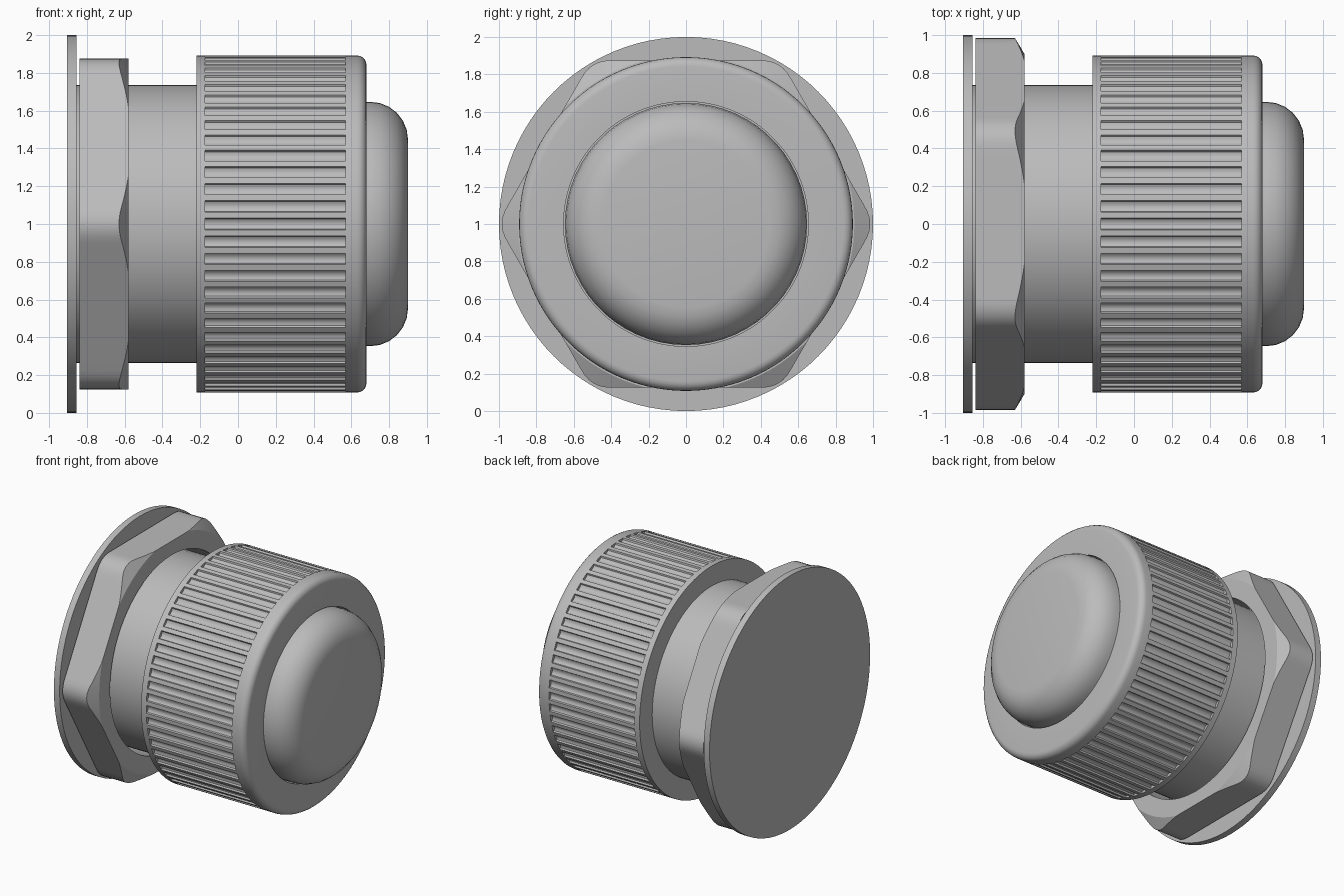
import bpy, bmesh
from math import sin, cos, tan, pi, radians, sqrt

if "Cube" in bpy.data.objects:
    bpy.data.objects.remove(bpy.data.objects["Cube"], do_unlink=True)

grey = bpy.data.materials.new("plain grey")
grey.use_nodes = True
colour = (0.5, 0.5, 0.5, 1)
grey.diffuse_color = colour
grey.node_tree.nodes["Principled BSDF"].inputs["Base Color"].default_value = colour


def even(n):
    return [2 * pi * i / n for i in range(n)]


def turn(name, profile, angles, ring=False):
    """Sweep profile(angle) -> [(x, radius)] about the x axis; ring closes the profile."""
    bm = bmesh.new()
    cols = [[bm.verts.new((x, r * cos(a), 1 + r * sin(a))) for x, r in profile(a)]
            for a in angles]
    n, m = len(cols), len(cols[0])
    for i in range(n):
        a, b = cols[i], cols[(i + 1) % n]
        for j in range(m if ring else m - 1):
            k = (j + 1) % m
            bm.faces.new((a[j], b[j], b[k], a[k]))
    if not ring:
        bm.faces.new([c[0] for c in cols])
        bm.faces.new([c[-1] for c in cols])
    bmesh.ops.remove_doubles(bm, verts=bm.verts, dist=1e-5)
    bmesh.ops.dissolve_degenerate(bm, edges=bm.edges, dist=1e-5)
    bmesh.ops.recalc_face_normals(bm, faces=bm.faces)
    mesh = bpy.data.meshes.new(name)
    bm.to_mesh(mesh)
    bm.free()
    mesh.materials.append(grey)
    obj = bpy.data.objects.new(name, mesh)
    bpy.context.collection.objects.link(obj)
    bpy.ops.object.select_all(action='DESELECT')
    obj.select_set(True)
    bpy.context.view_layer.objects.active = obj
    bpy.ops.object.shade_smooth_by_angle(angle=radians(25))
    return obj


def fillet(x, r, size, steps):
    """Quarter-round from the side of a cylinder to its end face at x."""
    return [(x - size + size * sin(t), r - size + size * cos(t))
            for t in (pi / 2 * i / steps for i in range(steps + 1))]


# Back flange and threaded body
turn("back_flange", lambda a: [(-0.905, 1), (-0.855, 1)], even(96))
turn("body", lambda a: [(-0.856, 0.735), (0.5, 0.735)], even(72))


# Hex lock nut: rounded corners, conical chamfer on the cap side
def hex_radius(a):
    p = (a + pi / 6) % (pi / 3) - pi / 6
    if abs(p) < radians(4.75):
        return 0.825 * cos(p) + sqrt(0.16 ** 2 - (0.825 * sin(p)) ** 2)
    return 0.875 / cos(pi / 6 - abs(p))


def nut_profile(a):
    h = hex_radius(a)
    chamfer = max(0, h - 0.9)
    return [(-0.84, 0.765), (-0.84, h), (-0.58 - 0.59 * chamfer, h),
            (-0.58, h - chamfer), (-0.58, 0.765)]


turn("lock_nut", nut_profile, even(180), ring=True)

# Knurled cap: sixty rounded grooves between two plain bands
R, PITCH = 0.892, 2 * pi / 60
GROOVE = {-0.33: 0, -0.29: 0.012, -0.16: 0.02, 0: 0.023, 0.16: 0.02, 0.29: 0.012, 0.33: 0}
depths = {(i + t) * PITCH: d for i in range(60) for t, d in GROOVE.items()}


def cap_profile(a):
    low = R - depths[a]
    return [(-0.22, 0.7), (-0.22, R), (-0.175, R), (-0.175, low), (0.57, low), (0.57, R),
            *fillet(0.68, R, 0.05, 5), (0.68, 0.654), (0.6, 0.654)]


turn("knurled_cap", cap_profile, list(depths), ring=True)

# Domed sealing plug
turn("domed_plug", lambda a: [(0.55, 0.647), *fillet(0.9, 0.647, 0.2, 6)], even(60))
